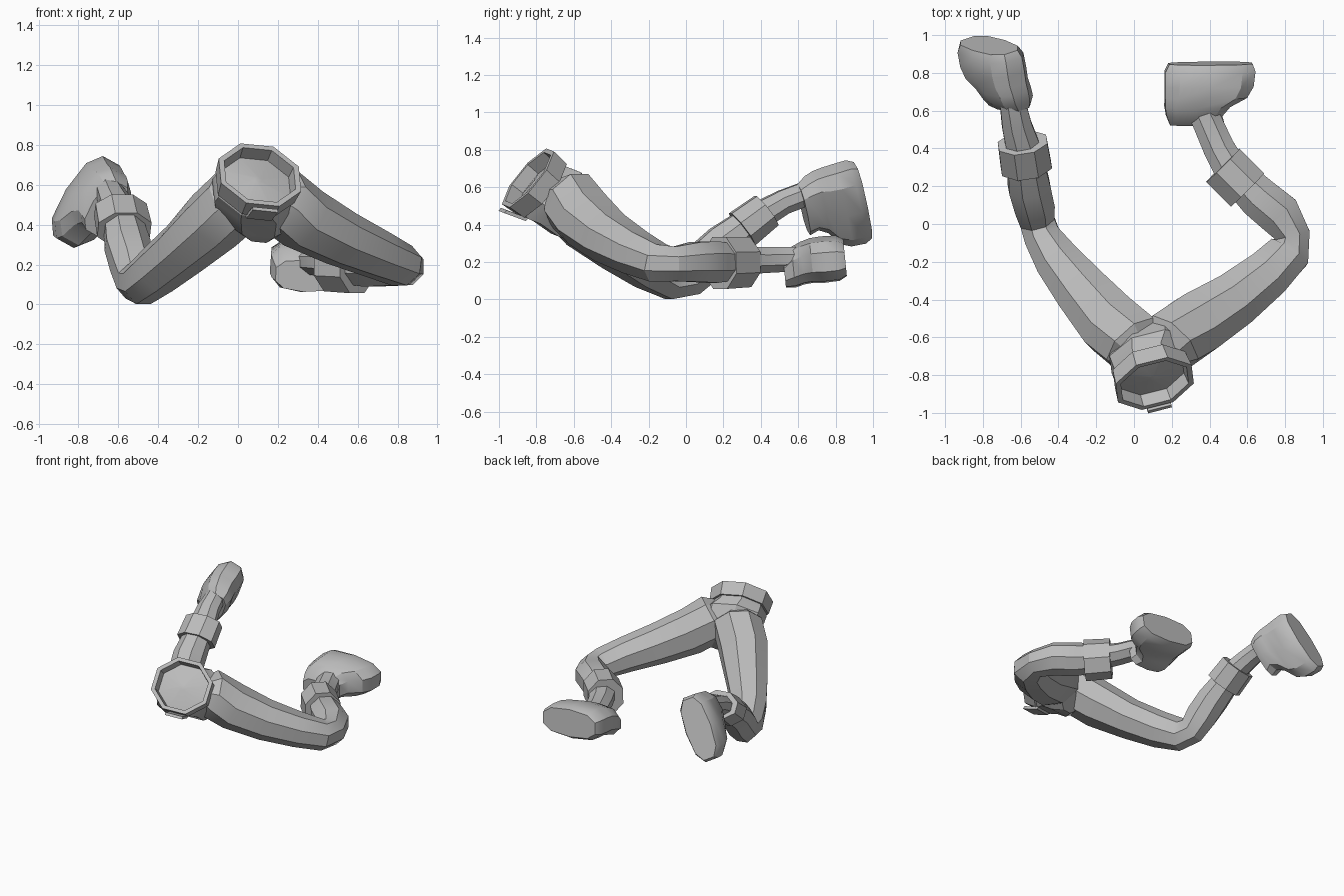
import bpy, bmesh, math
from mathutils import Vector

cube = bpy.data.objects.get("Cube")
if cube:
    bpy.data.objects.remove(cube)

grey = bpy.data.materials.new("plain_grey")
grey.use_nodes = True
grey.diffuse_color = (0.5, 0.5, 0.5, 1)
grey.node_tree.nodes["Principled BSDF"].inputs["Base Color"].default_value = (0.5, 0.5, 0.5, 1)


def loft(name, rings, caps=True, cyclic=False):
    """Skin a list of equal point rings."""
    bm = bmesh.new()
    rows = [[bm.verts.new(p) for p in ring] for ring in rings]
    pairs = list(zip(rows, rows[1:])) + ([(rows[-1], rows[0])] if cyclic else [])
    for a, b in pairs:
        for i in range(len(a)):
            j = (i + 1) % len(a)
            bm.faces.new((a[i], a[j], b[j], b[i]))
    if caps:
        bm.faces.new(rows[0])
        bm.faces.new(rows[-1])
    bmesh.ops.recalc_face_normals(bm, faces=bm.faces)
    mesh = bpy.data.meshes.new(name)
    bm.to_mesh(mesh)
    bm.free()
    mesh.materials.append(grey)
    obj = bpy.data.objects.new(name, mesh)
    bpy.context.collection.objects.link(obj)
    bpy.ops.object.select_all(action="DESELECT")
    obj.select_set(True)
    bpy.context.view_layer.objects.active = obj
    bpy.ops.object.shade_smooth_by_angle(angle=math.radians(28))
    return obj


def ellipse(c, u, v, a, b, sides=8, power=1):
    """Ring of points; a power below one squares it off."""
    ring = []
    for i in range(sides):
        t = math.tau * (i + .5) / sides
        x, y = (math.copysign(abs(k) ** power, k) for k in (math.cos(t), math.sin(t)))
        ring.append(Vector(c) + u * a * x + v * b * y)
    return ring


def limb(name, sections):
    """Tube through (centre, half width, half height) sections."""
    pts = [Vector(s[0]) for s in sections]
    rings = []
    for i, (c, a, b) in enumerate(sections):
        t = (pts[min(i + 1, len(pts) - 1)] - pts[max(i - 1, 0)]).normalized()
        u = t.cross(Vector((0, 0, 1))).normalized()
        rings.append(ellipse(c, u, u.cross(t), a, b))
    return loft(name, rings)


def boot(name, origin, toe, up, lean):
    """Flat sole, rounded toe and tall heel collar."""
    o, n = Vector(origin), Vector(up).normalized()
    f = Vector(toe)
    f = (f - n * f.dot(n)).normalized()
    s = n.cross(f)
    rings = []
    # height, heel, toe, half width, sideways shift
    for h, back, front, w, shift in ((0, -.22, .23, .1, 0), (.04, -.24, .245, .122, 0),
                                     (.12, -.24, .235, .125, 0), (.18, -.24, .2, .12, 0),
                                     (.23, -.24, .11, .115, .2), (.28, -.23, .07, .11, .5),
                                     (.33, -.21, .085, .08, .9)):
        c = o + n * h + f * (back + front) / 2 + s * lean * shift
        rings.append(ellipse(c, f, s, (front - back) / 2 * 1.02, w, 10, .75))
    return loft(name, rings)


# Waist: belt ring, trousers and buckle share one tilted frame
axis = Vector((.25, -.75, .62)).normalized()
side = Vector((1, .25, -.1))
side = (side - axis * side.dot(axis)).normalized()
back = axis.cross(side)
rim = Vector((.11, -.845, .65))
loft("belt", [ellipse(rim + axis * d, side, back, r, r * .92) for d, r in
              ((-.1, .215), (0, .225), (0, .195), (-.1, .185))], caps=False, cyclic=True)
loft("pelvis", [ellipse(c, side, back, a, b) for c, a, b in (
    (rim - axis * .04, .02, .02), (rim - axis * .075, .19, .175), (rim - axis * .12, .205, .19),
    ((.09, -.69, .55), .24, .19), ((.09, -.61, .46), .22, .16), ((.1, -.56, .37), .1, .08))])
buckle = rim - back * .192 - axis * .06 + side * .01
loft("buckle", [[buckle + side * x * .065 + axis * y * .06 - back * (d + .02 * y)
                 for x, y in ((-1, -1), (1, -1), (1, 1), (-1, 1))] for d in (0, .02)])

# Left leg
limb("left_thigh", [((.15, -.72, .56), .08, .08), ((.2, -.62, .53), .18, .17),
                    ((.33, -.53, .43), .18, .165), ((.52, -.41, .33), .16, .145),
                    ((.7, -.27, .25), .14, .125), ((.82, -.15, .195), .125, .11),
                    ((.84, -.06, .19), .1, .1), ((.77, .05, .2), .125, .115),
                    ((.66, .14, .2), .12, .12), ((.53, .27, .2), .1, .1)])
limb("left_knee_band", [((.6, .18, .195), .135, .15), ((.47, .31, .2), .135, .145)])
limb("left_shin", [((.53, .26, .21), .1, .085), ((.45, .4, .21), .09, .075),
                   ((.375, .57, .215), .085, .07), ((.36, .68, .215), .08, .08)])
boot("left_boot", (.4, .85, .225), (1, .05, -.06), (0, -1, -.1), -.06)

# Right leg
limb("right_thigh", [((.05, -.72, .56), .08, .08), ((0, -.63, .53), .18, .17),
                     ((-.12, -.53, .42), .18, .165), ((-.27, -.36, .28), .155, .14),
                     ((-.4, -.2, .175), .13, .13), ((-.485, -.07, .11), .105, .12),
                     ((-.515, .02, .12), .1, .11), ((-.53, .1, .2), .115, .12),
                     ((-.555, .2, .3), .12, .11), ((-.58, .37, .43), .1, .09)])
limb("right_knee_band", [((-.57, .3, .375), .145, .115), ((-.59, .43, .475), .14, .105)])
limb("right_shin", [((-.58, .38, .44), .1, .08), ((-.62, .52, .52), .085, .07),
                    ((-.65, .68, .58), .07, .07), ((-.67, .76, .59), .08, .08)])
boot("right_boot", (-.765, .945, .535), (-.53, .22, -.82), (.15, -.92, -.28), .03)
